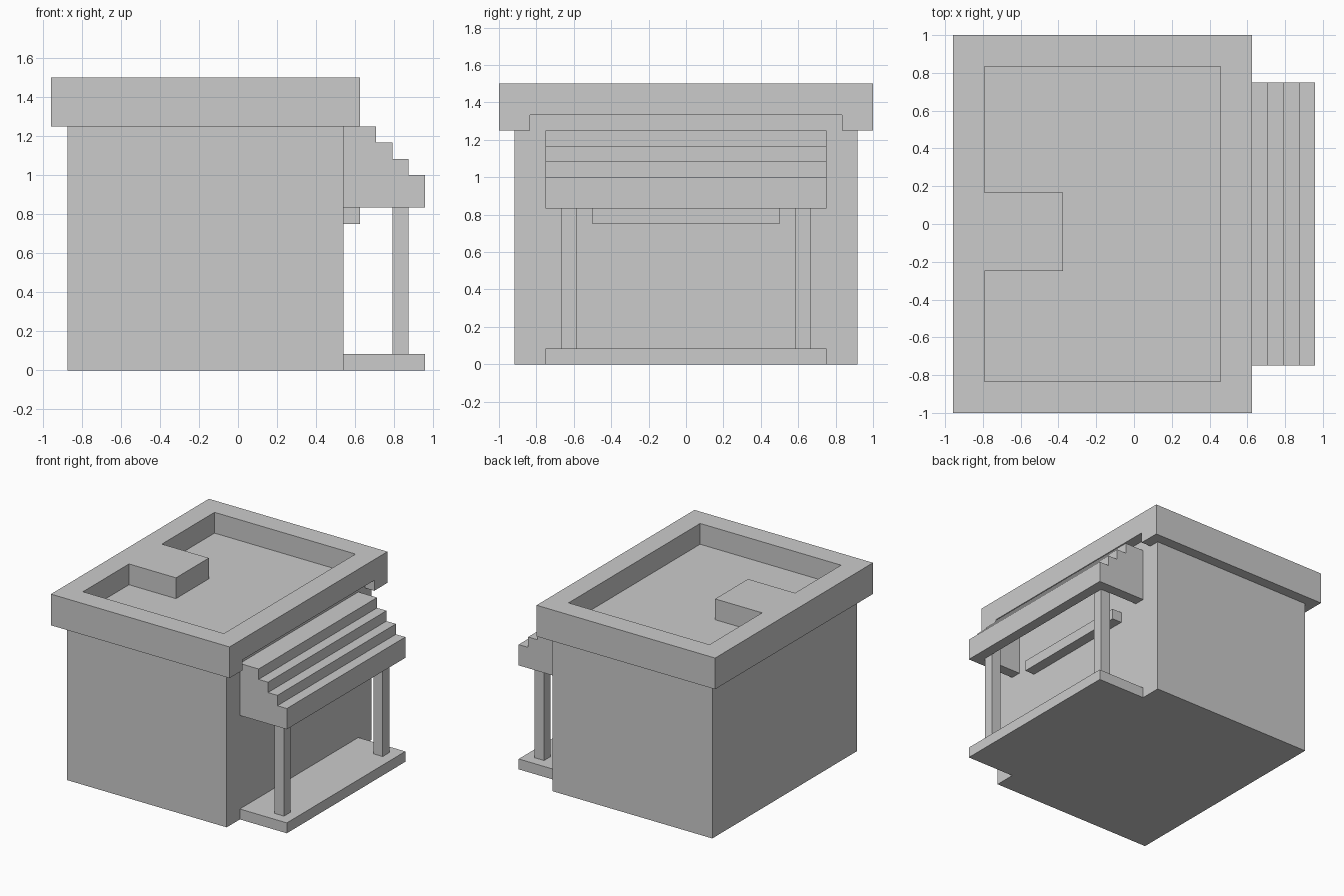
import bpy
import bmesh
from mathutils import Vector

if "Cube" in bpy.data.objects:
    bpy.data.objects.remove(bpy.data.objects["Cube"])

U = 1 / 12  # the model sits on a grid of twelfths


def prism(name, points, low, high, axis="z"):
    """Extrude a closed profile: (x, y) along z, or (x, z) along y."""
    def place(a, b, c):
        return Vector((a, b, c) if axis == "z" else (a, c, b)) * U
    bm = bmesh.new()
    face = bm.faces.new([bm.verts.new(place(a, b, low)) for a, b in points])
    top = bmesh.ops.extrude_face_region(bm, geom=[face])["geom"]
    verts = [g for g in top if isinstance(g, bmesh.types.BMVert)]
    bmesh.ops.translate(bm, verts=verts, vec=place(0, 0, high - low))
    bmesh.ops.recalc_face_normals(bm, faces=bm.faces)
    mesh = bpy.data.meshes.new(name)
    bm.to_mesh(mesh)
    bm.free()
    obj = bpy.data.objects.new(name, mesh)
    bpy.context.collection.objects.link(obj)
    return obj


def box(name, x0, x1, y0, y1, z0, z1):
    return prism(name, [(x0, y0), (x1, y0), (x1, y1), (x0, y1)], z0, z1)


def cut(obj, cutter):
    """Subtract the cutter, apply, and discard it."""
    mod = obj.modifiers.new("cut", "BOOLEAN")
    mod.operation = "DIFFERENCE"
    mod.solver = "EXACT"
    mod.object = cutter
    bpy.context.view_layer.objects.active = obj
    bpy.ops.object.modifier_apply(modifier=mod.name)
    bpy.data.objects.remove(cutter)


# Building body
box("building_body", -10.5, 6.5, -11, 11, 0, 15)

# Flat roof: recessed deck leaving a flush block on the left wall
roof = box("roof_parapet", -11.5, 7.5, -12, 12, 15, 18)
cut(roof, prism("roof_recess", [
    (-9.5, -10), (5.5, -10), (5.5, 10), (-9.5, 10),
    (-9.5, 2), (-4.5, 2), (-4.5, -3), (-9.5, -3)], 16, 19))
# Slot under the overhang above the porch canopy
cut(roof, box("roof_slot", 6.5, 9, -10, 10, 14, 16))

# Stepped porch canopy, hollow underneath
canopy = prism("porch_canopy", [
    (6.5, 10), (11.5, 10), (11.5, 12), (10.5, 12), (10.5, 13), (9.5, 13),
    (9.5, 14), (8.5, 14), (8.5, 15), (6.5, 15)], -9, 9, "y")
cut(canopy, prism("canopy_hollow", [
    (6, 9), (10.5, 9), (10.5, 11), (9.5, 11), (9.5, 12), (8.5, 12),
    (8.5, 13), (7.5, 13), (7.5, 14), (6, 14)], -8, 8, "y"))

# Porch floor and posts standing in the canopy corners
box("porch_floor", 6.5, 11.5, -9, 9, 0, 1)
for side, y in (("front", -8), ("back", 7)):
    box(f"{side}_porch_post", 9.5, 10.5, y, y + 1, 1, 11)

# Ledge on the wall under the canopy
box("wall_ledge", 6.5, 7.5, -6, 6, 9, 10)
